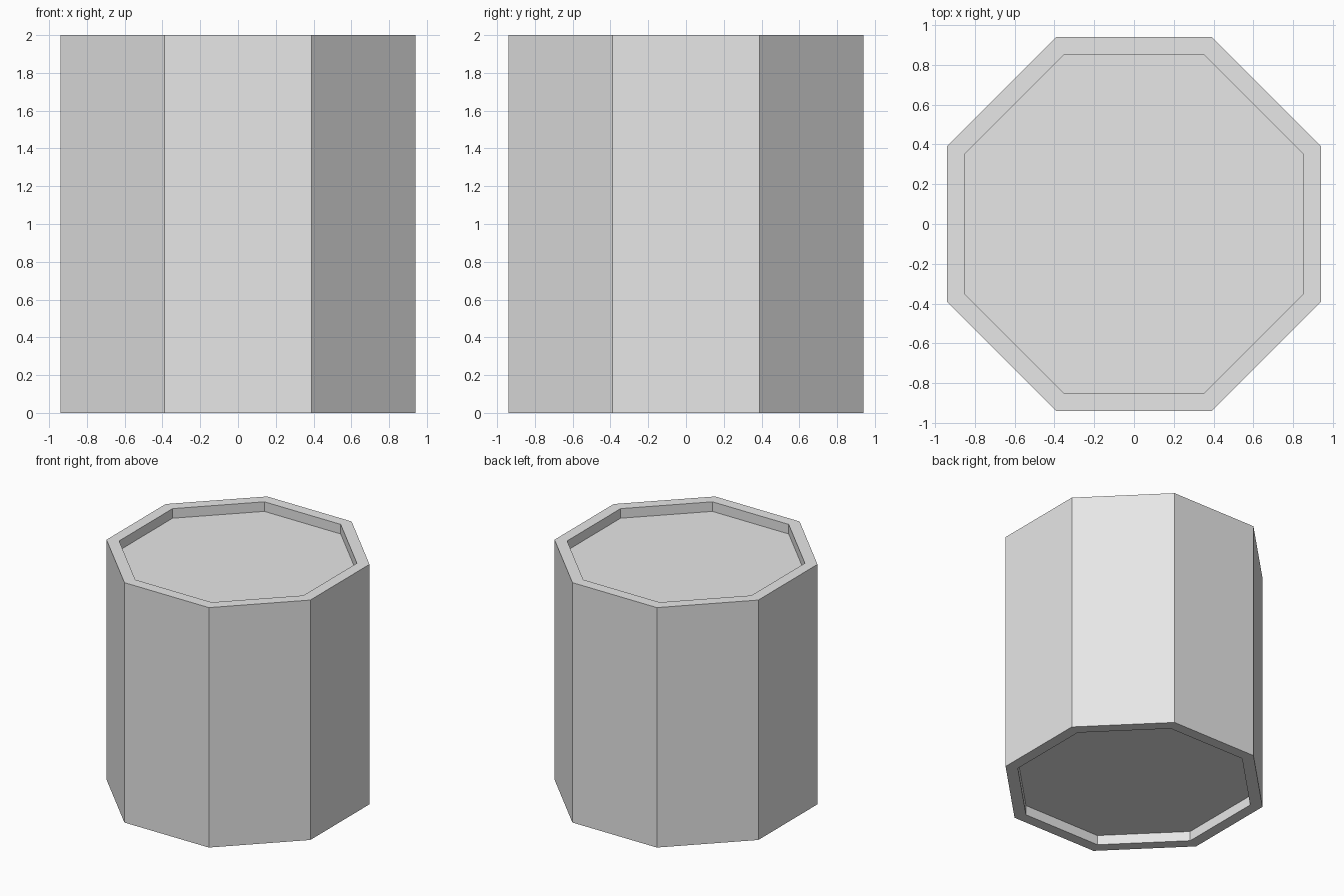
import bpy
import bmesh
import math

SIDES = 8
APOTHEM = 0.94      # centre to the middle of an outer side
RIM = 0.09          # width of the raised rims
RECESS = 0.08       # depth of the sunken panels
HEIGHT = 2.0

cube = bpy.data.objects.get("Cube")
if cube:
    bpy.data.objects.remove(cube, do_unlink=True)

# Plain light grey for the whole drum
grey = bpy.data.materials.new("light_grey")
grey.use_nodes = True
colour = (0.8, 0.8, 0.8, 1)
grey.diffuse_color = colour
grey.node_tree.nodes["Principled BSDF"].inputs["Base Color"].default_value = colour

bm = bmesh.new()


def ring(apothem, z):
    """Octagon of vertices with flat sides facing the axes."""
    radius = apothem / math.cos(math.pi / SIDES)
    angles = [(i + 0.5) * math.tau / SIDES for i in range(SIDES)]
    return [bm.verts.new((radius * math.cos(a), radius * math.sin(a), z)) for a in angles]


# Profile from the lower panel, around the outside, to the upper panel
inner = APOTHEM - RIM
profile = [(inner, RECESS), (inner, 0), (APOTHEM, 0),
           (APOTHEM, HEIGHT), (inner, HEIGHT), (inner, HEIGHT - RECESS)]
rings = [ring(a, z) for a, z in profile]
for low, high in zip(rings, rings[1:]):
    for i in range(SIDES):
        j = (i + 1) % SIDES
        bm.faces.new((low[i], low[j], high[j], high[i]))

# Sunken panels at both ends
bm.faces.new(rings[0][::-1])
bm.faces.new(rings[-1])
bmesh.ops.recalc_face_normals(bm, faces=bm.faces)

mesh = bpy.data.meshes.new("octagonal_drum")
bm.to_mesh(mesh)
bm.free()
mesh.materials.append(grey)
drum = bpy.data.objects.new("octagonal_drum", mesh)
bpy.context.collection.objects.link(drum)
